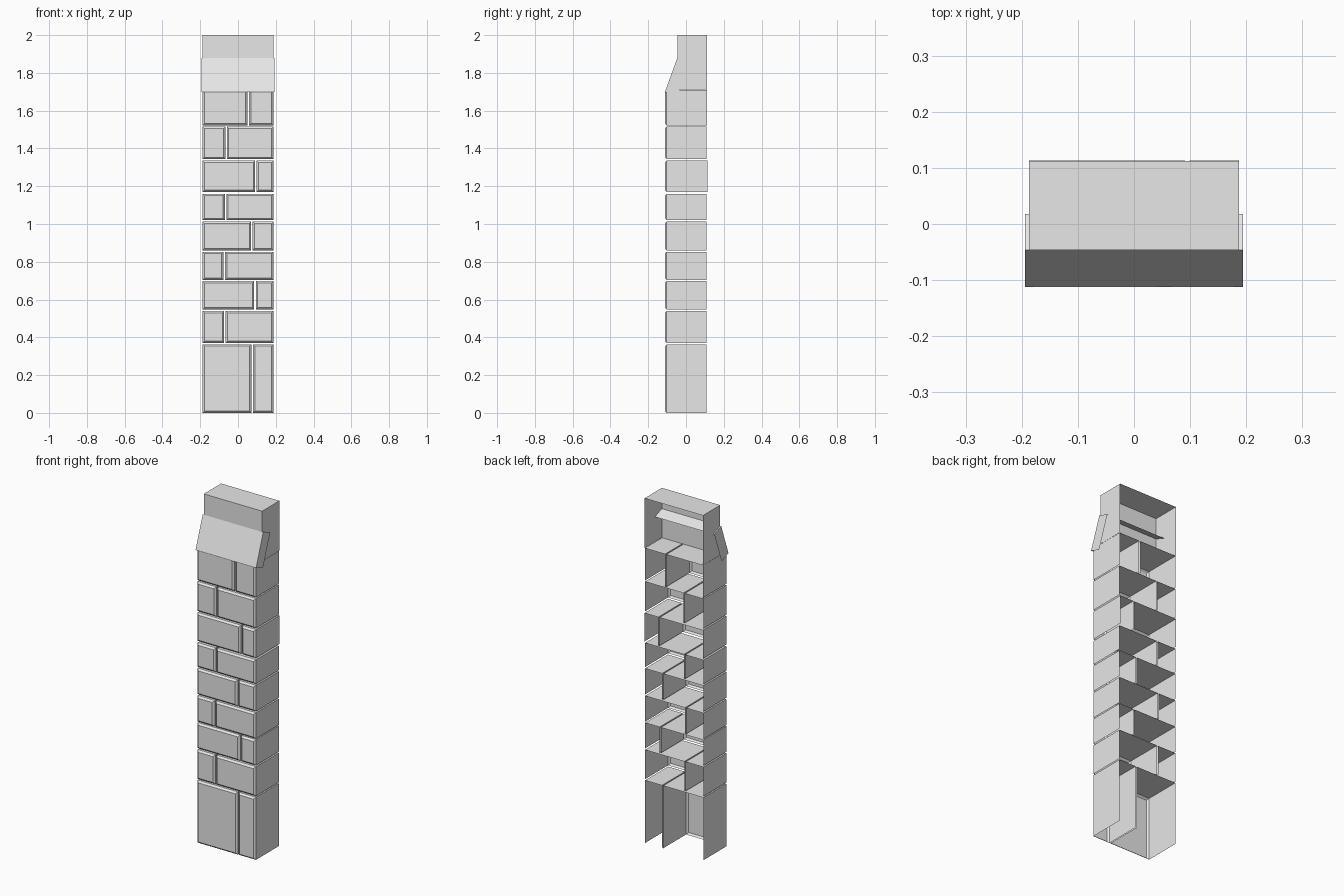
import bpy, bmesh, math
from mathutils import Matrix, Vector

if "Cube" in bpy.data.objects:
    bpy.data.objects.remove(bpy.data.objects["Cube"], do_unlink=True)

stone = bpy.data.materials.new("pale_grey_stone")
stone.use_nodes = True
stone.diffuse_color = (0.8, 0.8, 0.8, 1)
stone.node_tree.nodes["Principled BSDF"].inputs["Base Color"].default_value = (0.8, 0.8, 0.8, 1)


def shell(name, low, high, chamfer=0.0, turn=None):
    """Thin box open at the back and underneath, with an optional chamfered front."""
    low, high = Vector(low), Vector(high)
    bm = bmesh.new()
    bmesh.ops.create_cube(bm, size=1)
    bmesh.ops.scale(bm, vec=high - low, verts=bm.verts)
    bmesh.ops.translate(bm, vec=(low + high) / 2, verts=bm.verts)
    if chamfer:
        front = min(bm.faces, key=lambda f: f.calc_center_median().y)
        bmesh.ops.bevel(bm, geom=list(front.edges), offset=chamfer,
                        segments=1, affect='EDGES')
    bm.normal_update()
    hidden = [f for f in bm.faces if f.normal.y > 0.9 or f.normal.z < -0.9]
    bmesh.ops.delete(bm, geom=hidden, context='FACES')
    if turn:
        bm.transform(turn)
    mesh = bpy.data.meshes.new(name)
    bm.to_mesh(mesh)
    bm.free()
    mesh.materials.append(stone)
    obj = bpy.data.objects.new(name, mesh)
    bpy.context.collection.objects.link(obj)


HALF, FRONT, GAP = 0.187, -0.112, 0.004

# Brick courses: bottom, top, joint position, back
courses = [
    (0.0, 0.363, 0.075, 0.108), (0.37, 0.54, -0.069, 0.108),
    (0.548, 0.697, 0.09, 0.108), (0.703, 0.853, -0.073, 0.108),
    (0.861, 1.012, 0.074, 0.108), (1.02, 1.16, -0.066, 0.108),
    (1.17, 1.335, 0.095, 0.113), (1.343, 1.515, -0.063, 0.108),
    (1.522, 1.71, 0.054, 0.11),
]
for i, (z0, z1, joint, back) in enumerate(courses, 1):
    shell(f"brick_{i}_right", (-HALF, FRONT, z0), (joint - GAP, back, z1), 0.01)
    shell(f"brick_{i}_left", (joint + GAP, FRONT, z0), (HALF, back, z1), 0.01)

# Plain cap block, set back from the brick face
shell("cap_block", (-HALF, -0.046, 1.711), (HALF, 0.112, 2.0))

# Sloping hood, a tilted block pushed into the cap
tilt = Matrix.Translation((0, -0.112, 1.698)) @ Matrix.Rotation(math.radians(-20), 4, 'X')
shell("sloping_hood", (-0.194, 0, 0), (0.194, 0.068, 0.193), turn=tilt)
